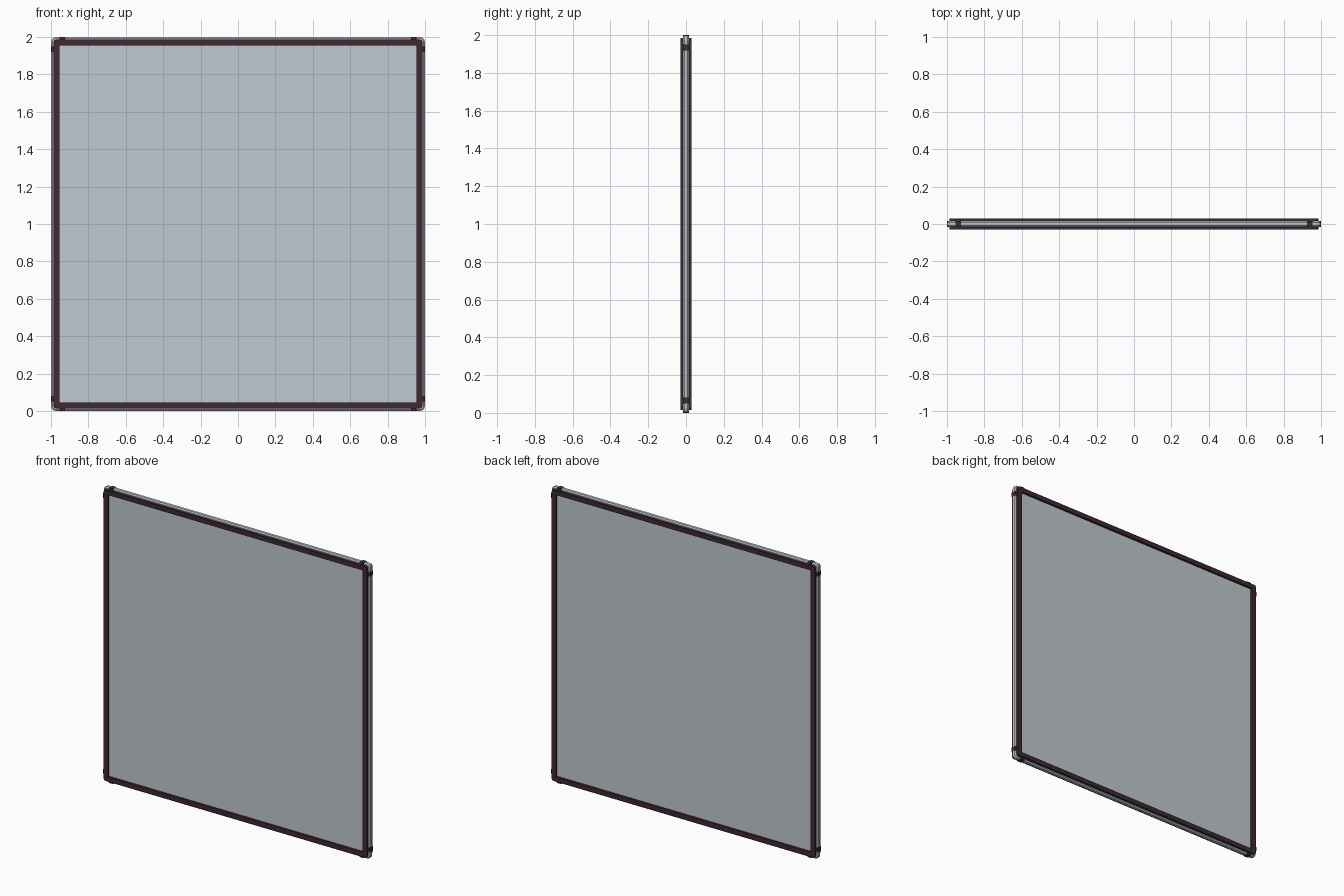
import bpy, bmesh, math

if "Cube" in bpy.data.objects:
    bpy.data.objects.remove(bpy.data.objects["Cube"])


def material(name, color):
    m = bpy.data.materials.new(name)
    m.diffuse_color = color
    m.use_nodes = True
    m.node_tree.nodes["Principled BSDF"].inputs["Base Color"].default_value = m.diffuse_color
    return m


dark = material("dark_trim", (0.05, 0.022, 0.032, 1))
glass = material("pale_glass", (0.53, 0.58, 0.63, 1))


def outline(half, r, steps=3):
    """Rounded square in the xz plane, centred on z = 1."""
    pts = []
    for k, (sx, sz) in enumerate([(1, 1), (-1, 1), (-1, -1), (1, -1)]):
        for i in range(steps + 1):
            a = math.pi / 2 * (k + i / steps)
            pts.append((sx * (half - r) + r * math.cos(a),
                        1 + sz * (half - r) + r * math.sin(a)))
    return pts


def finish(name, bm, mat):
    bmesh.ops.recalc_face_normals(bm, faces=bm.faces)
    me = bpy.data.meshes.new(name)
    bm.to_mesh(me)
    bm.free()
    me.materials.append(mat)
    ob = bpy.data.objects.new(name, me)
    bpy.context.collection.objects.link(ob)
    return ob


def loft(name, sections, mat, closed):
    """Join rounded squares (half, radius, y) into a ring or a capped slab."""
    bm = bmesh.new()
    rings = [[bm.verts.new((x, y, z)) for x, z in outline(h, r)]
             for h, r, y in sections]
    n = len(rings[0])
    count = len(rings) if closed else len(rings) - 1
    for j in range(count):
        a, b = rings[j], rings[(j + 1) % len(rings)]
        for i in range(n):
            k = (i + 1) % n
            bm.faces.new((a[i], a[k], b[k], b[i]))
    if not closed:
        bm.faces.new(rings[0])
        bm.faces.new(rings[-1])
    return finish(name, bm, mat)


def box(name, center, size, mat):
    bm = bmesh.new()
    bmesh.ops.create_cube(bm, size=1)
    for v in bm.verts:
        v.co = [c + s * p for c, s, p in zip(center, size, v.co)]
    return finish(name, bm, mat)


# Glass slab with softened outer rim
loft("glass_pane", [(0.992, 0.017, -0.015), (0.999, 0.024, -0.009),
                    (0.999, 0.024, 0.009), (0.992, 0.017, 0.015)], glass, False)

# Dark square trim on the front and back faces
for name, s in (("front_trim", -1), ("back_trim", 1)):
    loft(name, [(0.986, 0.014, s * 0.013), (0.986, 0.014, s * 0.03),
                (0.955, 0.002, s * 0.03), (0.955, 0.002, s * 0.013)], dark, True)

# Short clips bridging the two trims near each corner
for sx in (-1, 1):
    for sz in (-1, 1):
        box("edge_clip", (sx * 0.939, 0, 1 + sz * 0.985), (0.03, 0.034, 0.03), dark)
        box("side_clip", (sx * 0.985, 0, 1 + sz * 0.934), (0.03, 0.034, 0.03), dark)
